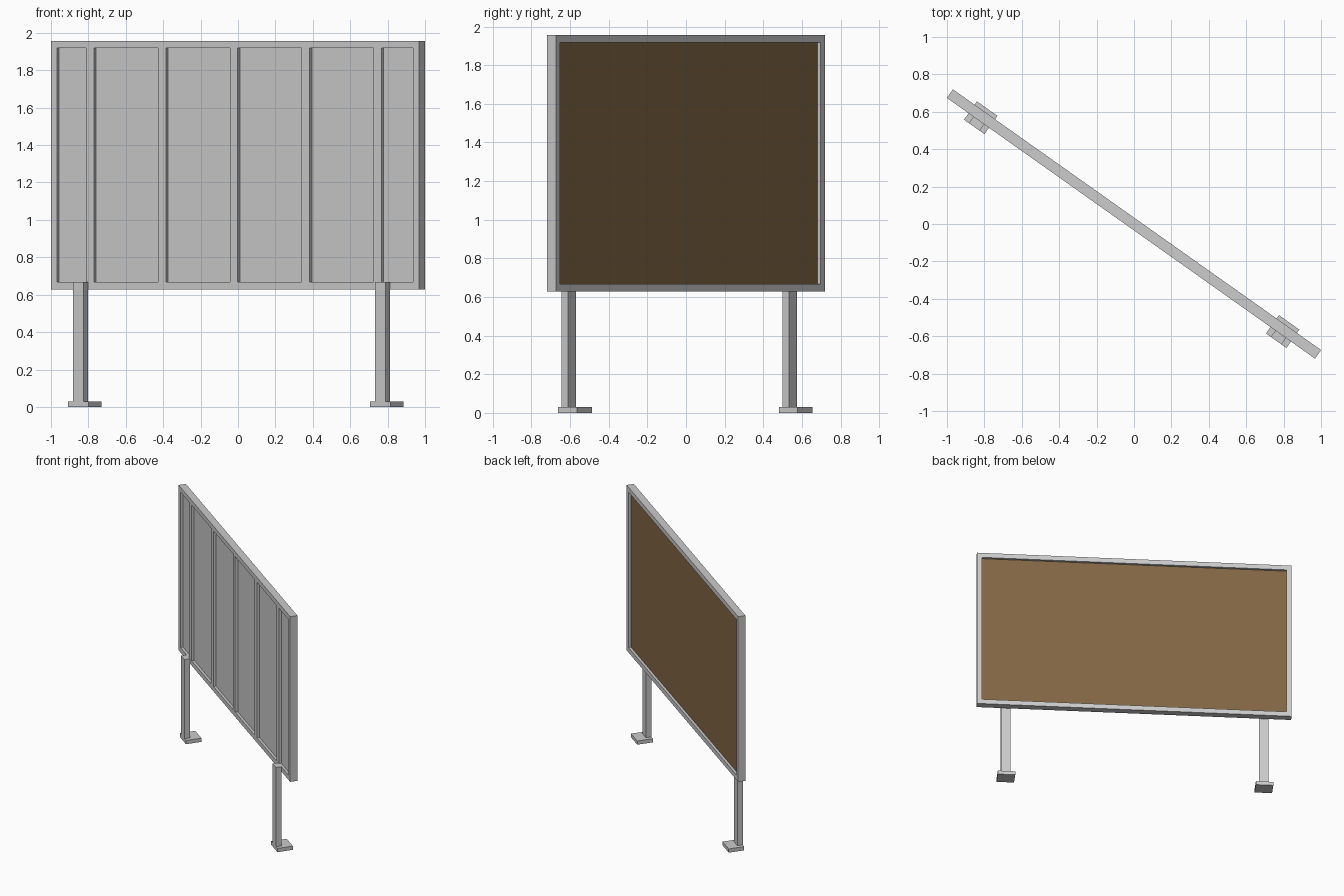
import bpy, bmesh, math
from mathutils import Matrix

cube = bpy.data.objects.get("Cube")
if cube:
    bpy.data.objects.remove(cube, do_unlink=True)


def material(name, rgb):
    m = bpy.data.materials.new(name)
    m.use_nodes = True
    m.diffuse_color = (*rgb, 1)
    m.node_tree.nodes["Principled BSDF"].inputs["Base Color"].default_value = (*rgb, 1)
    return m


metal = material("grey metal", (0.604, 0.604, 0.604))
wood = material("brown board", (0.224, 0.133, 0.058))

# The whole board stands turned about the vertical axis
TURN = Matrix.Rotation(math.radians(-35.3), 4, "Z")
LENGTH, DEPTH = 2.412, 0.056
BOTTOM, TOP, BORDER, RECESS = 0.628, 1.957, 0.039, 0.02
half, front = LENGTH / 2, -DEPTH / 2


def finish(name, bm, mats=(metal,)):
    bmesh.ops.recalc_face_normals(bm, faces=bm.faces)
    mesh = bpy.data.meshes.new(name)
    bm.to_mesh(mesh)
    bm.free()
    for m in mats:
        mesh.materials.append(m)
    obj = bpy.data.objects.new(name, mesh)
    obj.matrix_world = TURN
    bpy.context.collection.objects.link(obj)
    return obj


def box(name, x, y, z, mats=(metal,)):
    """Box from (min, max) ranges along the board, through it and up."""
    bm = bmesh.new()
    bmesh.ops.create_cube(bm, size=1)
    for v in bm.verts:
        v.co = [r[0] if c < 0 else r[1] for c, r in zip(v.co, (x, y, z))]
    return finish(name, bm, mats)


# Rectangular frame: a ring of quads, extruded through the depth
bm = bmesh.new()
rings = []
for inset in (0, BORDER):
    x, lo, hi = half - inset, BOTTOM + inset, TOP - inset
    rings.append([bm.verts.new((px, front, pz))
                  for px, pz in ((-x, lo), (x, lo), (x, hi), (-x, hi))])
outer, inner = rings
faces = [bm.faces.new((outer[i], outer[(i + 1) % 4], inner[(i + 1) % 4], inner[i]))
         for i in range(4)]
ext = bmesh.ops.extrude_face_region(bm, geom=faces, use_keep_orig=True)
moved = [g for g in ext["geom"] if isinstance(g, bmesh.types.BMVert)]
bmesh.ops.translate(bm, verts=moved, vec=(0, DEPTH, 0))
finish("frame", bm)

# Recessed panel, metal at the front and brown at the back
x = half - BORDER
panel = box("panel", (-x, x), (front + RECESS, -front - RECESS),
            (BOTTOM + BORDER, TOP - BORDER), (metal, wood))
for p in panel.data.polygons:
    p.material_index = 1 if p.normal.y > 0.5 else 0

# Upright stiffening ribs on the front
for i in range(5):
    u = -0.95 + i * 0.471
    box(f"rib_{i + 1}", (u - 0.026, u + 0.026), (front, front + RECESS),
        (BOTTOM + BORDER, TOP - BORDER))

# Legs fixed to the front of the frame, each on a foot plate
for side, u in (("right", -0.997), ("left", 0.981)):
    box(f"{side}_leg", (u - 0.035, u + 0.035), (-0.07, front), (0.03, BOTTOM + BORDER))
    box(f"{side}_foot_plate", (u - 0.067, u + 0.067), (-0.07, 0.05), (0, 0.03))
